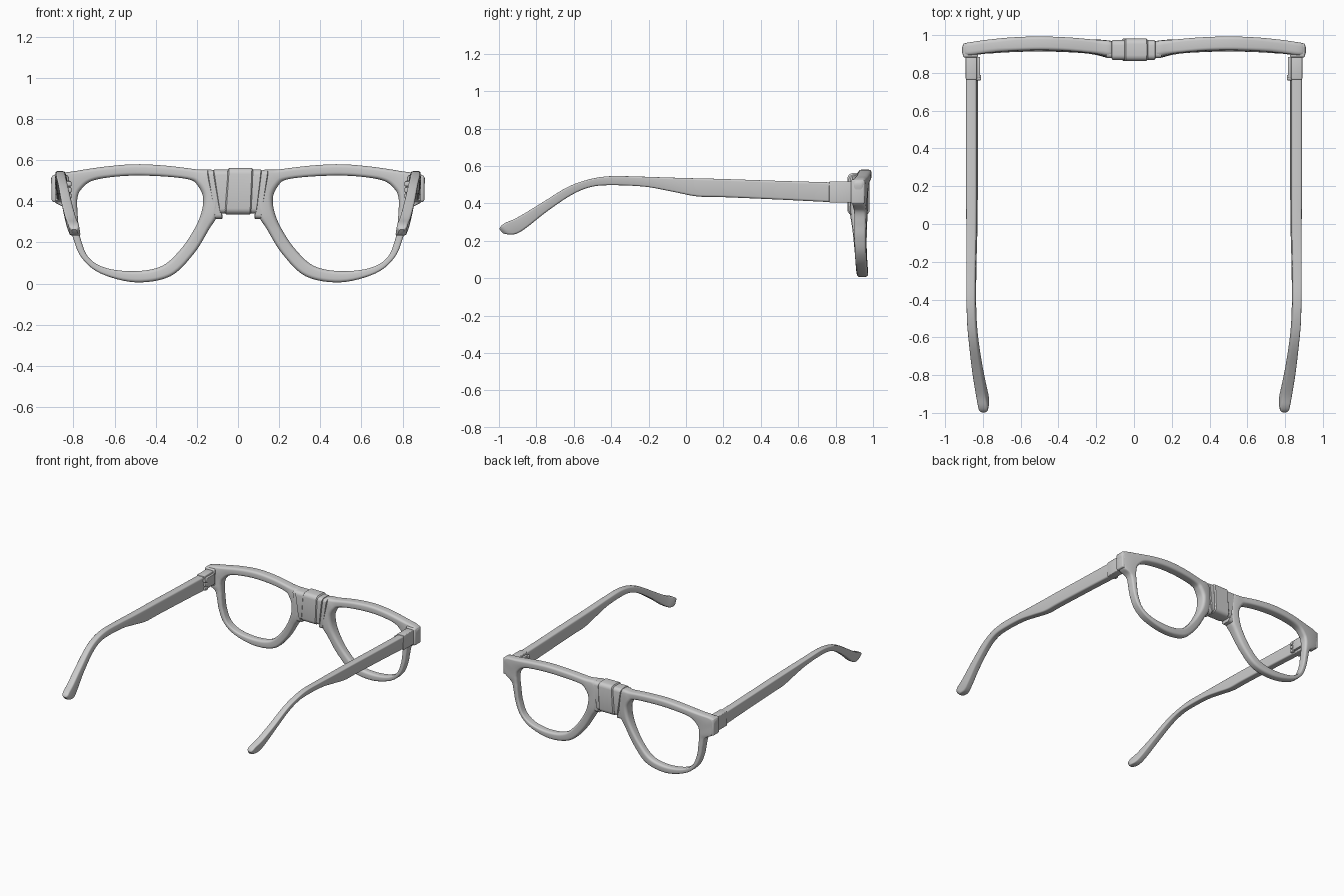
import bpy, bmesh, math
from mathutils import Vector

if "Cube" in bpy.data.objects:
    bpy.data.objects.remove(bpy.data.objects["Cube"])


def catmull(keys, closed, sub):
    """Smoothly interpolate tuples of floats."""
    n, out = len(keys), []
    pick = (lambda i: keys[i % n]) if closed else (lambda i: keys[max(0, min(n - 1, i))])
    for i in range(n if closed else n - 1):
        p = [pick(i + k) for k in (-1, 0, 1, 2)]
        for s in range(sub):
            t = s / sub
            out.append([0.5 * (2 * b + (c - a) * t + (2 * a - 5 * b + 4 * c - d) * t * t
                               + (3 * b - a - 3 * c + d) * t ** 3) for a, b, c, d in zip(*p)])
    if not closed:
        out.append(list(keys[-1]))
    return out


def section(a, b, v, k):
    """Rounded rectangle between edge points a and b, half thickness vector v."""
    c, u = (a + b) / 2, (a - b) / 2
    hu, hv = u.length, v.length
    r = k * min(hu, hv)
    pts = []
    for q, (su, sv) in enumerate([(1, 1), (-1, 1), (-1, -1), (1, -1)]):
        for s in range(5):
            w = math.pi / 2 * (q + s / 4)
            pu = su * (hu - r) + r * math.cos(w)
            pv = sv * (hv - r) + r * math.sin(w)
            pts.append(c + u * (pu / hu) + v * (pv / hv))
    return pts


def loft(name, keys, closed=False, sub=6, k=0.5, mirror=True):
    """Skin sections given as (a xyz, b xyz, v xyz)."""
    bm = bmesh.new()
    rings = [[bm.verts.new(p) for p in section(Vector(f[0:3]), Vector(f[3:6]), Vector(f[6:9]), k)]
             for f in catmull(keys, closed, sub)]
    n = len(rings[0])
    for i in range(len(rings) if closed else len(rings) - 1):
        r0, r1 = rings[i], rings[(i + 1) % len(rings)]
        for j in range(n):
            bm.faces.new((r0[j], r0[(j + 1) % n], r1[(j + 1) % n], r1[j]))
    if not closed:
        bm.faces.new(rings[0])
        bm.faces.new(rings[-1])
    return finish(name, bm, mirror)


def finish(name, bm, mirror=True):
    bmesh.ops.recalc_face_normals(bm, faces=bm.faces)
    me = bpy.data.meshes.new(name)
    bm.to_mesh(me)
    bm.free()
    ob = bpy.data.objects.new(name, me)
    bpy.context.collection.objects.link(ob)
    if mirror:
        ob.modifiers.new("Mirror", 'MIRROR')
    bpy.ops.object.select_all(action='DESELECT')
    ob.select_set(True)
    bpy.context.view_layer.objects.active = ob
    bpy.ops.object.shade_smooth_by_angle(angle=math.radians(40))
    return ob


def box(name, lo, hi, bevel):
    bm = bmesh.new()
    bmesh.ops.create_cube(bm, size=1)
    for v in bm.verts:
        v.co = [(l + h) / 2 + c * (h - l) for l, h, c in zip(lo, hi, v.co)]
    bmesh.ops.bevel(bm, geom=bm.edges[:], offset=bevel, segments=3, profile=0.5, affect='EDGES')
    return finish(name, bm)


# Lens rims: outer x z, inner x z, half depth
def rim_y(x, z):
    return 0.943 + 0.024 * z - 0.2 * (x - 0.5) ** 2


rim = [(.11, .545, .195, .475, .042), (.2, .555, .235, .505, .037), (.35, .573, .35, .52, .036),
       (.5, .58, .5, .525, .036), (.65, .568, .62, .517, .036), (.79, .547, .715, .497, .035),
       (.9, .525, .765, .455, .034), (.904, .46, .78, .42, .034), (.895, .40, .782, .385, .034),
       (.835, .36, .78, .34, .032), (.815, .29, .775, .28, .031), (.80, .215, .763, .21, .03),
       (.76, .125, .725, .125, .03), (.67, .05, .64, .075, .03), (.5, .006, .5, .06, .03),
       (.33, .035, .37, .085, .03), (.215, .145, .28, .165, .031), (.14, .265, .215, .26, .037),
       (.1, .335, .178, .345, .044), (.09, .45, .17, .42, .045)]
loft("lens_rim", [(xo, rim_y(xo, zo), zo, xi, rim_y(xi, zi), zi, 0, d, 0)
                  for xo, zo, xi, zi, d in rim], closed=True, k=0.6)

# Corner blocks, hinge leaves and hinge knuckles
box("end_piece", (.825, .882, .397), (.906, .956, .527), .01)
box("temple_hinge_block", (.832, .765, .404), (.891, .89, .517), .005)
box("hinge_leaf", (.815, .775, .42), (.836, .885, .50), .004)
for z in (.425, .455, .485):
    box("hinge_knuckle", (.81, .76, z - .012), (.836, .79, z + .012), .005)

# Temples: top y z, bottom y z, centre x, half thickness
temple = [(.78, .512, .78, .406, .862, .028), (.5, .52, .5, .42, .862, .028),
          (.2, .53, .2, .433, .862, .028), (.04, .534, .06, .437, .862, .027),
          (-.1, .538, -.07, .462, .863, .026), (-.25, .543, -.22, .489, .865, .024),
          (-.41, .545, -.4, .497, .865, .023), (-.53, .525, -.51, .487, .862, .023),
          (-.64, .483, -.615, .443, .852, .023), (-.78, .397, -.745, .355, .834, .025),
          (-.9, .325, -.85, .272, .814, .026), (-.965, .296, -.905, .238, .802, .026),
          (-.99, .278, -.95, .234, .798, .024), (-.998, .262, -.978, .239, .797, .012)]
loft("temple", [(x, yt, zt, x - .008, yb, zb, h, 0, 0)
                for yt, zt, yb, zb, x, h in temple], k=0.4)

# Tape wrapped round the bridge: top x range, bottom x range, z top, z bottom, y range
bands = [("tape_outer_left", -.15, -.10, -.112, -.075, .55, .315, .878, .962),
         ("tape_inner_left", -.122, -.045, -.088, -.055, .554, .34, .869, .973),
         ("tape_middle", -.05, .075, -.066, .066, .562, .336, .863, .982),
         ("tape_inner_right", .07, .115, .055, .09, .554, .34, .869, .973),
         ("tape_outer_right", .10, .148, .08, .112, .55, .315, .878, .962)]
for name, t0, t1, b0, b1, zt, zb, y0, y1 in bands:
    y, h = (y0 + y1) / 2, (y1 - y0) / 2
    rings = []
    for f, inset in ((0, .008), (.06, 0), (.94, 0), (1, .008)):
        rings.append((t0 + f * (t1 - t0), y, zt - inset, b0 + f * (b1 - b0), y, zb + inset,
                      0, h - inset, 0))
    loft(name, rings, sub=1, k=0.5, mirror=False)
